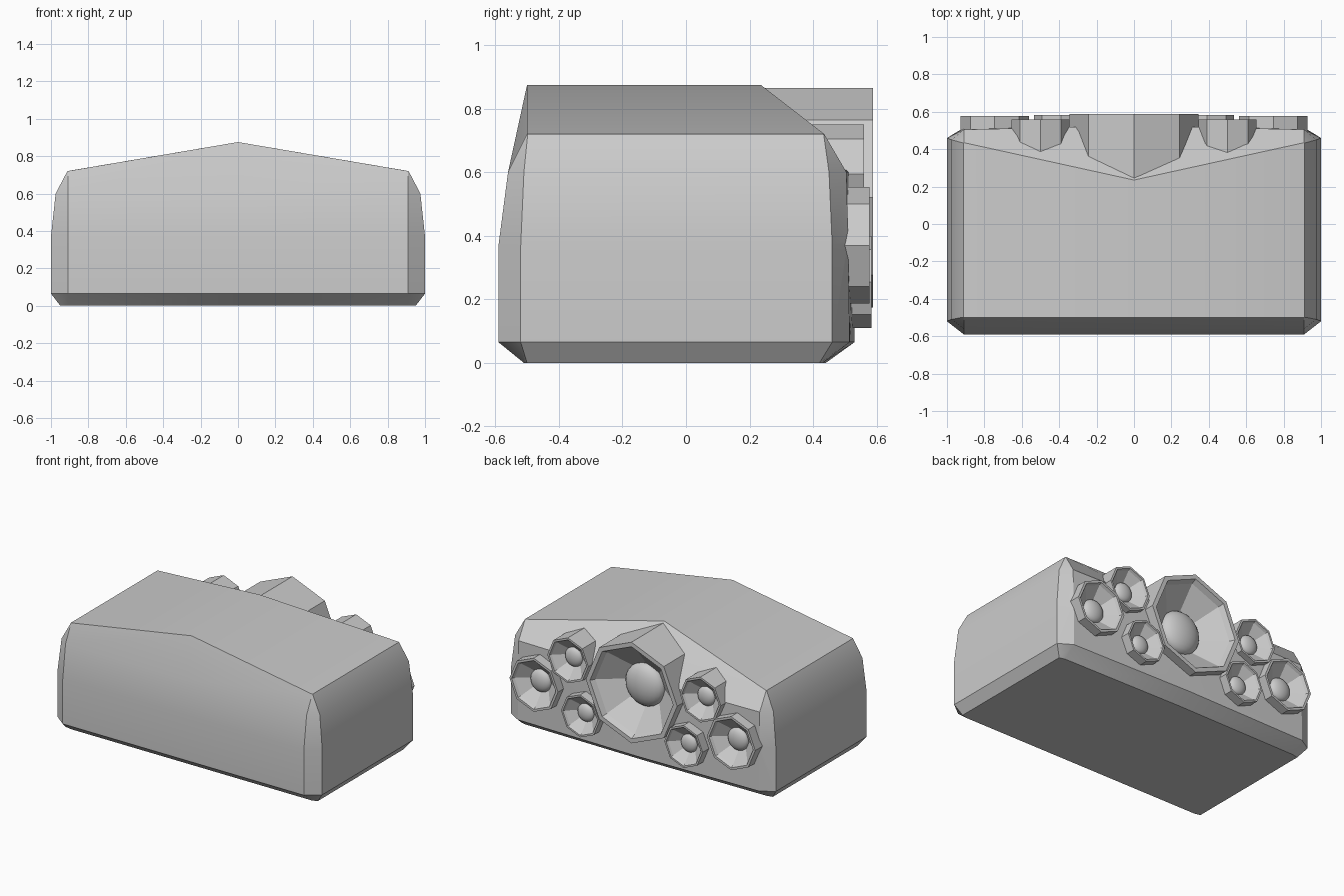
import bpy, bmesh, math
from mathutils import Matrix

if "Cube" in bpy.data.objects:
    bpy.data.objects.remove(bpy.data.objects["Cube"])


def make_object(name, bm):
    bmesh.ops.recalc_face_normals(bm, faces=bm.faces[:])
    mesh = bpy.data.meshes.new(name)
    bm.to_mesh(mesh)
    bm.free()
    ob = bpy.data.objects.new(name, mesh)
    bpy.context.collection.objects.link(ob)
    return ob


def smooth(ob, angle):
    bpy.ops.object.select_all(action='DESELECT')
    bpy.context.view_layer.objects.active = ob
    ob.select_set(True)
    bpy.ops.object.shade_smooth_by_angle(angle=math.radians(angle))


def loft(bm, rings):
    """Skin a list of closed rings and cap the ends."""
    loops = [[bm.verts.new(p) for p in ring] for ring in rings]
    n = len(loops[0])
    for a, b in zip(loops, loops[1:]):
        for i in range(n):
            j = (i + 1) % n
            bm.faces.new((a[i], a[j], b[j], b[i]))
    return loops


def octagon(cx, cz, r, y):
    return [(cx + r * math.sin(k * math.pi / 4), y, cz + r * math.cos(k * math.pi / 4))
            for k in range(8)]


# Cabinet: stacked chamfered sections with a ridged roof
# z, half width, corner x, front y, front side y, back side y, back corner y, back middle y
sections = [
    (0.00, 0.95, 0.91, -0.51, -0.50, 0.42, 0.43, 0.44),
    (0.065, 1.00, 0.91, -0.59, -0.52, 0.46, 0.515, 0.53),
    (0.37, 1.00, 0.91, -0.59, -0.52, 0.46, 0.51, 0.53),
    (0.60, 0.975, 0.91, -0.56, -0.51, 0.45, 0.505, 0.525),
    (0.72, 0.912, 0.91, -0.50, -0.498, 0.433, 0.435, 0.235),
]
rings = []
for i, (z, x, xc, yf, yfs, ybs, yb, ym) in enumerate(sections):
    zm = 0.875 if i == len(sections) - 1 else z
    rings.append([(0, yf, zm), (xc, yf, z), (x, yfs, z), (x, ybs, z), (xc, yb, z),
                  (0, ym, zm), (-xc, yb, z), (-x, ybs, z), (-x, yfs, z), (-xc, yf, z)])
bm = bmesh.new()
loops = loft(bm, rings)
bm.faces.new(loops[0])
top = loops[-1]
bm.faces.new(top[0:6])
bm.faces.new(top[5:] + top[:1])
cabinet = make_object("cabinet", bm)

# Speaker horns: name, x, z, radius, front y, back y
horns = [("main_horn", 0, 0.52, 0.345, 0.588, 0.20)]
for s, side in ((1, "right"), (-1, "left")):
    horns += [("upper_horn_" + side, s * 0.5, 0.595, 0.155, 0.56, 0.35),
              ("outer_horn_" + side, s * 0.745, 0.37, 0.183, 0.578, 0.40),
              ("lower_horn_" + side, s * 0.39, 0.255, 0.145, 0.584, 0.42)]

cut = bmesh.new()
for name, x, z, r, yf, yb in horns:
    floor = yf - 0.45 * r
    # Octagonal tube with lip and recessed cone
    bm = bmesh.new()
    profile = [(1, yb), (1, yf), (0.91, yf), (0.86, yf - 0.1 * r), (0.42, floor)]
    loops = loft(bm, [octagon(x, z, f * r, y) for f, y in profile])
    bm.faces.new(loops[0])
    bm.faces.new(loops[-1])
    make_object(name, bm)
    # Domed centre
    bm = bmesh.new()
    bmesh.ops.create_uvsphere(
        bm, u_segments=24, v_segments=12, radius=0.42 * r,
        matrix=Matrix.Translation((x, floor, z)) @ Matrix.Diagonal((1, 0.5, 1, 1)))
    smooth(make_object(name + "_dome", bm), 60)
    # Pocket to clear the cabinet wall
    loops = loft(cut, [octagon(x, z, 0.94 * r, y) for y in (floor - 0.02, 0.8)])
    cut.faces.new(loops[0])
    cut.faces.new(loops[1])

cutter = make_object("pocket_cutter", cut)
cutter.hide_render = True
cutter.hide_set(True)
smooth(cabinet, 28)
mod = cabinet.modifiers.new("pockets", 'BOOLEAN')
mod.operation = 'DIFFERENCE'
mod.solver = 'EXACT'
mod.object = cutter
bpy.context.view_layer.objects.active = cabinet
bpy.ops.object.modifier_apply(modifier=mod.name)
bpy.data.objects.remove(cutter)
